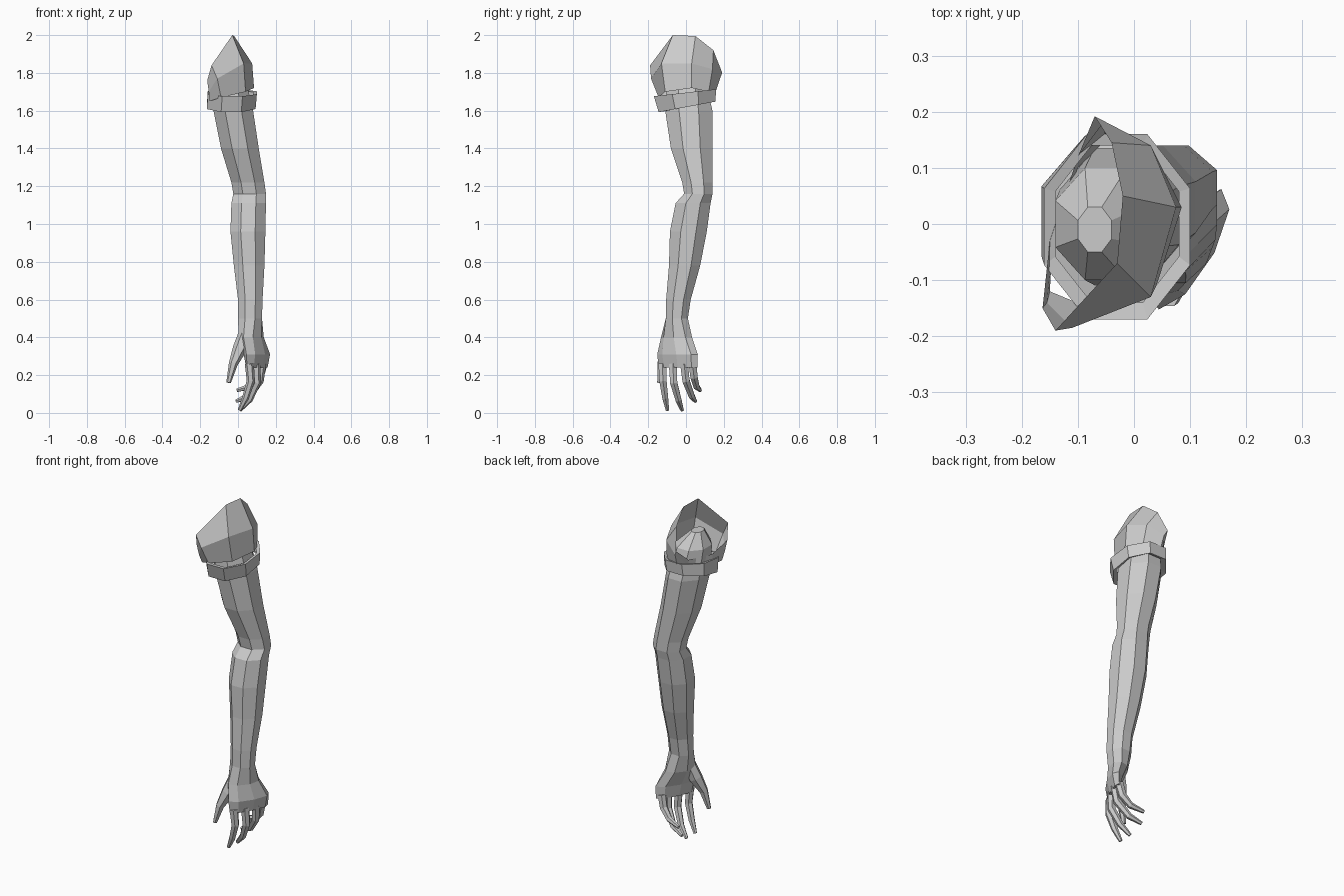
import bpy
from math import sin, cos, pi, radians
from mathutils import Vector


def loft(name, rings, cap_start=False, cap_end=False):
    """Skin a list of equal-length point rings with flat quads."""
    n = len(rings[0])
    verts = [tuple(p) for r in rings for p in r]
    faces = []
    for i in range(len(rings) - 1):
        for j in range(n):
            k = (j + 1) % n
            faces.append((i * n + j, i * n + k, (i + 1) * n + k, (i + 1) * n + j))
    if cap_start:
        faces.append(tuple(reversed(range(n))))
    if cap_end:
        faces.append(tuple((len(rings) - 1) * n + j for j in range(n)))
    me = bpy.data.meshes.new(name)
    me.from_pydata(verts, [], faces)
    ob = bpy.data.objects.new(name, me)
    bpy.context.collection.objects.link(ob)
    return ob


def span_ring(z, x0, x1, y0, y1, n=8, tilt=0.0):
    """Polygon filling the given x and y extents; tilt raises the back."""
    s = 1 / cos(pi / n)
    cx, cy, rx, ry = (x0 + x1) / 2, (y0 + y1) / 2, (x1 - x0) / 2 * s, (y1 - y0) / 2 * s
    pts = []
    for j in range(n):
        a = 2 * pi * (j + 0.5) / n
        pts.append((cx + rx * cos(a), cy + ry * sin(a), z + tilt * sin(a)))
    return pts


def hand_ring(z, cx, cy, half_w, half_t, deg):
    """Flattened octagon turned about z."""
    c, s = cos(radians(deg)), sin(radians(deg))
    pts = []
    for j in range(8):
        a = 2 * pi * (j + 0.5) / 8 - radians(deg)
        u, v = half_w * cos(a) * 1.05, half_t * sin(a) * 1.08
        pts.append((cx + u * c - v * s, cy + u * s + v * c, z))
    return pts


def digit(name, path, radii, n=6):
    """Tapered tube along a bent path."""
    pts = [Vector(p) for p in path]
    rings = []
    for i, p in enumerate(pts):
        d = (pts[min(i + 1, len(pts) - 1)] - pts[max(i - 1, 0)]).normalized()
        u = Vector((0.5, 0.86, 0))
        u = (u - d * u.dot(d)).normalized()
        v = d.cross(u)
        rings.append([p + (u * cos(2 * pi * j / n) + v * sin(2 * pi * j / n)) * radii[i]
                      for j in range(n)])
    return loft(name, rings, True, True)


# Arm from the shoulder stub to the wrist: z, x range, y range
loft("arm", [span_ring(*r) for r in (
    (1.85, -0.10, -0.04, -0.05, 0.03),
    (1.77, -0.14, 0.04, -0.10, 0.10),
    (1.60, -0.13, 0.08, -0.11, 0.14),
    (1.40, -0.09, 0.11, -0.08, 0.14),
    (1.22, -0.035, 0.14, -0.02, 0.14),
    (1.16, -0.025, 0.148, -0.01, 0.14),
    (1.11, -0.035, 0.148, -0.055, 0.13),
    (0.96, -0.04, 0.145, -0.085, 0.11),
    (0.78, -0.022, 0.14, -0.09, 0.075),
    (0.60, 0.0, 0.13, -0.105, 0.025),
    (0.50, 0.0, 0.127, -0.107, 0.01))], cap_start=True)

# Palm, turned so the thumb edge points forward
loft("hand", [span_ring(0.50, 0.0, 0.127, -0.107, 0.01),
              hand_ring(0.40, 0.07, -0.05, 0.088, 0.05, 58),
              hand_ring(0.31, 0.10, -0.045, 0.116, 0.038, 60),
              hand_ring(0.24, 0.10, -0.042, 0.11, 0.024, 62)], cap_end=True)

# Curled fingers and thumb
finger_r = (0.024, 0.022, 0.018, 0.010)
fingers = {
    "index_finger": ((0.06, -0.125, 0.26), (0.068, -0.122, 0.17), (0.04, -0.11, 0.08), (0.008, -0.098, 0.014)),
    "middle_finger": ((0.095, -0.07, 0.26), (0.10, -0.065, 0.16), (0.06, -0.04, 0.07), (0.01, -0.02, 0.014)),
    "ring_finger": ((0.125, -0.01, 0.26), (0.115, 0.0, 0.17), (0.06, 0.03, 0.09), (-0.01, 0.05, 0.062)),
    "little_finger": ((0.132, 0.035, 0.26), (0.115, 0.042, 0.19), (0.07, 0.055, 0.14), (-0.005, 0.075, 0.12)),
}
for name, path in fingers.items():
    digit(name, path, finger_r)
digit("thumb", ((0.045, -0.08, 0.44), (0.01, -0.105, 0.34), (-0.025, -0.13, 0.26), (-0.05, -0.142, 0.16)),
      (0.035, 0.038, 0.024, 0.012))

# Sleeve cap: rings run from the cuff to the slanted armhole, starting at +x
hem = [(0.085, 0.03, 1.72), (0.04, 0.12, 1.70), (-0.05, 0.15, 1.68), (-0.10, 0.10, 1.66),
       (-0.145, -0.03, 1.65), (-0.15, -0.12, 1.65), (-0.09, -0.145, 1.67), (0.04, -0.11, 1.70)]
bulge = [(0.075, 0.03, 1.85), (0.03, 0.14, 1.82), (-0.055, 0.18, 1.77), (-0.10, 0.12, 1.70),
         (-0.15, -0.03, 1.69), (-0.155, -0.14, 1.70), (-0.11, -0.185, 1.77), (0.03, -0.13, 1.85)]
armhole = [(-0.02, 0.05, 1.995), (-0.04, 0.145, 1.92), (-0.07, 0.192, 1.80), (-0.10, 0.12, 1.73),
           (-0.15, -0.03, 1.72), (-0.163, -0.15, 1.76), (-0.14, -0.19, 1.84), (-0.03, -0.07, 2.0)]
loft("sleeve", [hem, bulge, armhole])

# Folded cuff band with an inward lip at the top and bottom
loft("cuff", [span_ring(1.69, -0.14, 0.08, -0.14, 0.14, 8, 0.02),
              span_ring(1.695, -0.16, 0.10, -0.17, 0.16, 8, 0.02),
              span_ring(1.62, -0.165, 0.093, -0.145, 0.155, 8, 0.03),
              span_ring(1.625, -0.13, 0.08, -0.11, 0.135, 8, 0.03)])
